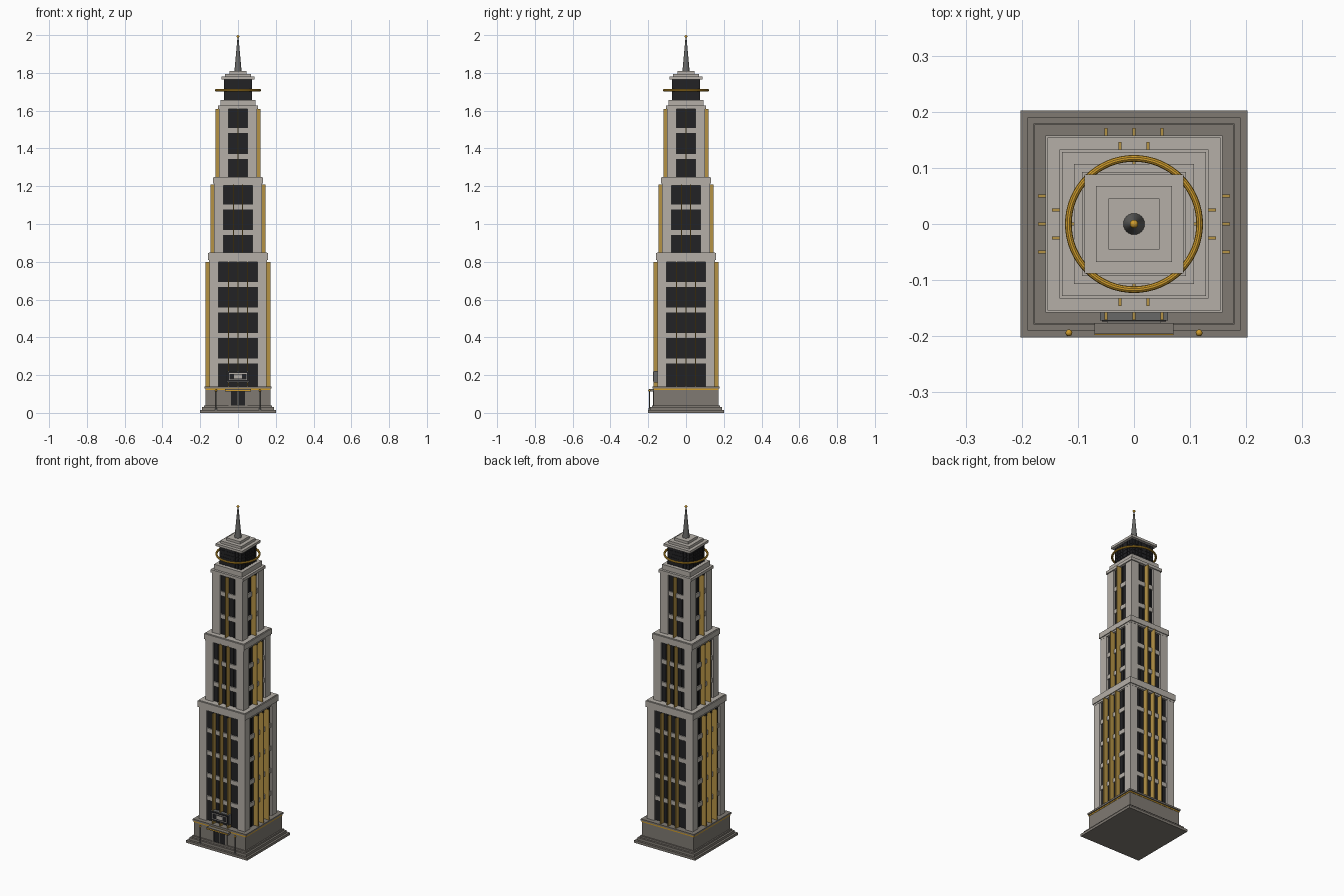
import bpy, bmesh, math
from mathutils import Matrix, Vector

if "Cube" in bpy.data.objects:
    bpy.data.objects.remove(bpy.data.objects["Cube"])


def mat(name, r, g, b):
    m = bpy.data.materials.new(name)
    m.diffuse_color = (r, g, b, 1)
    m.use_nodes = True
    m.node_tree.nodes["Principled BSDF"].inputs["Base Color"].default_value = m.diffuse_color
    return m


STONE = mat("light stone", 0.46, 0.43, 0.39)
DARK = mat("dark stone", 0.215, 0.195, 0.17)
GLASS = mat("dark glass", 0.016, 0.016, 0.018)
BRONZE = mat("bronze gold", 0.46, 0.29, 0.06)
GOLD = mat("bright gold", 0.62, 0.33, 0.025)
STEEL = mat("grey steel", 0.14, 0.14, 0.135)


def finish(bm, name, m):
    me = bpy.data.meshes.new(name)
    bm.to_mesh(me)
    bm.free()
    me.materials.append(m)
    ob = bpy.data.objects.new(name, me)
    bpy.context.collection.objects.link(ob)
    return ob


def boxes(name, m, items, four=False):
    """Boxes given as (x0, x1, y0, y1, z0, z1); four repeats them on all sides."""
    bm = bmesh.new()
    for x0, x1, y0, y1, z0, z1 in items:
        for k in range(4 if four else 1):
            mx = (Matrix.Rotation(k * math.pi / 2, 4, 'Z')
                  @ Matrix.Translation(((x0 + x1) / 2, (y0 + y1) / 2, (z0 + z1) / 2))
                  @ Matrix.Diagonal((x1 - x0, y1 - y0, z1 - z0, 1)))
            bmesh.ops.create_cube(bm, size=1, matrix=mx)
    return finish(bm, name, m)


def slabs(name, m, items):
    """Square slabs given as (half width, z0, z1)."""
    return boxes(name, m, [(-h, h, -h, h, a, b) for h, a, b in items])


def smooth(ob):
    for o in bpy.context.selected_objects:
        o.select_set(False)
    ob.select_set(True)
    bpy.context.view_layer.objects.active = ob
    bpy.ops.object.shade_smooth_by_angle()


def cone(name, m, r0, r1, z0, z1, x=0, y=0, n=24):
    bm = bmesh.new()
    bmesh.ops.create_cone(bm, cap_ends=True, segments=n, radius1=r0, radius2=r1,
                          depth=z1 - z0, matrix=Matrix.Translation((x, y, (z0 + z1) / 2)))
    smooth(finish(bm, name, m))


def ball(name, m, r, x, y, z):
    bm = bmesh.new()
    bmesh.ops.create_uvsphere(bm, u_segments=16, v_segments=10, radius=r,
                              matrix=Matrix.Translation((x, y, z)))
    smooth(finish(bm, name, m))


# Stepped plinth, podium and its cornice
slabs("plinth_steps", DARK, [(0.202, 0, 0.015), (0.19, 0.015, 0.03), (0.179, 0.03, 0.04)])
slabs("podium", DARK, [(0.171, 0.04, 0.13)])
slabs("podium_gold_band", GOLD, [(0.173, 0.121, 0.128)])
slabs("podium_cornice", DARK, [(0.177, 0.13, 0.14)])

# Three tiers: z0, z1, wall half, window half, fin tip, fin positions, spandrel heights
tiers = [
    ("lower", 0.14, 0.80, 0.152, 0.104, 0.171, (-0.05, 0, 0.05), (0.275, 0.41, 0.545, 0.68)),
    ("middle", 0.85, 1.21, 0.127, 0.077, 0.146, (-0.025, 0.025), (0.955, 1.09)),
    ("upper", 1.25, 1.61, 0.101, 0.05, 0.12, (0,), (1.358, 1.495)),
]
for name, z0, z1, h, w, tip, fins, bands in tiers:
    g = h - 0.012
    slabs(name + "_glass_core", GLASS, [(g, z0, z1)])
    boxes(name + "_corner_piers", STONE, [(w, h, w, h, z0, z1)], four=True)
    boxes(name + "_spandrels", STONE,
          [(-w, w, -h + 0.005, -g + 0.003, z - 0.013, z + 0.013) for z in bands], four=True)
    boxes(name + "_fins", BRONZE,
          [(x - 0.0025, x + 0.0025, -tip, -g + 0.003, z0, z1) for x in fins], four=True)
    # thin dark mullions halfway between the fins
    s = [-w * 0.75, -w * 0.25, w * 0.25, w * 0.75] if len(fins) != 2 else [-w * 0.67, 0, w * 0.67]
    boxes(name + "_mullions", GLASS,
          [(x - 0.0015, x + 0.0015, -g - 0.004, -g + 0.003, z0, z1) for x in s], four=True)

# Setback cornices
slabs("lower_cornice", STONE, [(0.153, 0.80, 0.81), (0.158, 0.81, 0.846), (0.154, 0.846, 0.85)])
slabs("middle_cornice", STONE, [(0.128, 1.205, 1.215), (0.133, 1.215, 1.246), (0.128, 1.246, 1.25)])
slabs("upper_cornice", STONE, [(0.107, 1.61, 1.627), (0.093, 1.627, 1.657)])

# Lantern room with mullions and rails
slabs("lantern_glass", GLASS, [(0.071, 1.657, 1.766)])
boxes("lantern_mullions", GLASS,
      [(x - 0.0015, x + 0.0015, -0.074, -0.07, 1.657, 1.766)
       for x in [-0.07 + i * 0.02 for i in range(8)]], four=True)
slabs("lantern_rails", GLASS, [(0.073, z, z + 0.003) for z in (1.68, 1.70, 1.72, 1.74)])

# Gold ring around the lantern, with four thin brackets
bm = bmesh.new()
N, K = 64, 10
rows = [[bm.verts.new(Matrix.Rotation(2 * math.pi * i / N, 3, 'Z')
         @ Vector((0.117 + 0.006 * math.cos(2 * math.pi * j / K), 0,
                   1.708 + 0.006 * math.sin(2 * math.pi * j / K))))
         for j in range(K)] for i in range(N)]
for i in range(N):
    for j in range(K):
        a, b = rows[i], rows[(i + 1) % N]
        bm.faces.new((a[j], b[j], b[(j + 1) % K], a[(j + 1) % K]))
smooth(finish(bm, "lantern_ring", GOLD))

# Stepped crown, spire and finial
slabs("crown", STONE, [(0.088, 1.766, 1.78), (0.068, 1.78, 1.795), (0.045, 1.795, 1.81)])
cone("spire", STEEL, 0.019, 0.003, 1.81, 1.986)
ball("finial", GOLD, 0.0075, 0, 0, 1.9925)

# Entrance: door frame, glass doors, canopy
boxes("door_surround", DARK, [(-0.05, -0.038, -0.176, -0.17, 0.04, 0.115),
                              (0.038, 0.05, -0.176, -0.17, 0.04, 0.115)])
boxes("doors", GLASS, [(-0.038, -0.002, -0.174, -0.17, 0.04, 0.112),
                       (0.002, 0.038, -0.174, -0.17, 0.04, 0.112)])
boxes("canopy", DARK, [(-0.07, 0.07, -0.196, -0.168, 0.113, 0.126)])
boxes("canopy_trim", GOLD, [(-0.07, 0.07, -0.198, -0.196, 0.117, 0.122)])

# Plain panel above the entrance
boxes("entrance_panel", STEEL, [(-0.061, 0.061, -0.172, -0.15, 0.162, 0.222)])
boxes("panel_face", GLASS, [(-0.057, 0.057, -0.174, -0.171, 0.166, 0.218)])
boxes("panel_border", STONE, [(-0.048, 0.048, -0.176, -0.173, 0.207, 0.21),
                              (-0.048, 0.048, -0.176, -0.173, 0.174, 0.177),
                              (-0.048, -0.045, -0.176, -0.173, 0.177, 0.207),
                              (0.045, 0.048, -0.176, -0.173, 0.177, 0.207)])
boxes("panel_plate", STONE, [(-0.02, 0.02, -0.176, -0.173, 0.182, 0.202)])

# Lamp posts beside the entrance
for side, x in (("left", -0.116), ("right", 0.116)):
    cone(side + "_lamp_base", STEEL, 0.006, 0.004, 0.015, 0.025, x, -0.194, 12)
    cone(side + "_lamp_post", STEEL, 0.0025, 0.0025, 0.025, 0.115, x, -0.194, 12)
    ball(side + "_lamp_globe", GOLD, 0.006, x, -0.194, 0.118)
